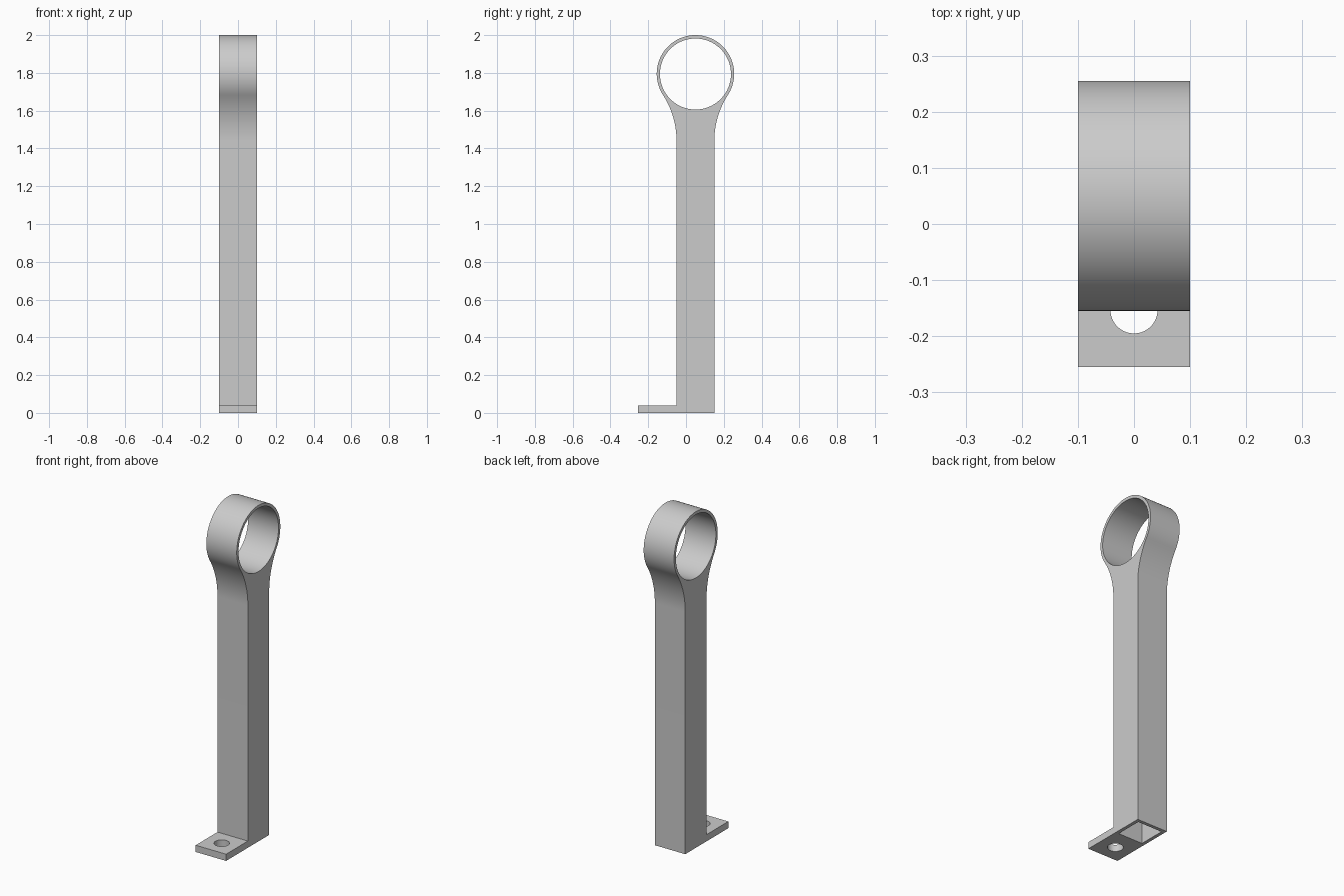
import bpy, bmesh, math
from math import sin, cos, pi

default = bpy.data.objects.get("Cube")
if default:
    bpy.data.objects.remove(default, do_unlink=True)

WIDTH = 0.2                      # thickness along x
MID = 0.05                       # y of the post and ring axis
HALF = 0.1                       # half depth of the post
RING_Z, RING_R, BORE_R = 1.795, 0.205, 0.188
NECK_Z = 1.44                    # where the post starts to flare
FOOT_Y, FOOT_H = -0.255, 0.04
FOOT_HOLE_Y, FOOT_HOLE_R = -0.153, 0.042
WALL = 0.02

grey = bpy.data.materials.new("light grey")
grey.use_nodes = True
colour = (0.6, 0.6, 0.6, 1)
grey.diffuse_color = colour
grey.node_tree.nodes["Principled BSDF"].inputs["Base Color"].default_value = colour


def link(name, bm):
    bmesh.ops.recalc_face_normals(bm, faces=bm.faces)
    mesh = bpy.data.meshes.new(name)
    bm.to_mesh(mesh)
    bm.free()
    obj = bpy.data.objects.new(name, mesh)
    bpy.context.collection.objects.link(obj)
    mesh.materials.append(grey)
    return obj


def prism(name, outline, offset, sweep):
    """Extrude a closed outline, given by 3D points, along sweep."""
    bm = bmesh.new()
    face = bm.faces.new([bm.verts.new([a + b for a, b in zip(p, offset)]) for p in outline])
    new = bmesh.ops.extrude_face_region(bm, geom=[face])["geom"]
    bmesh.ops.translate(bm, vec=sweep, verts=[v for v in new if isinstance(v, bmesh.types.BMVert)])
    return link(name, bm)


def circle(radius, n):
    return [(radius * cos(2 * pi * i / n), radius * sin(2 * pi * i / n)) for i in range(n)]


# Fillet radius that is tangent to both the straight post and the ring
drop = RING_Z - NECK_Z
fillet = (HALF**2 + drop**2 - RING_R**2) / (2 * (RING_R - HALF))
angle = math.atan2(drop, HALF + fillet)

# Right half of the outline: flare, then ring up to the crown
flare = [(HALF + fillet * (1 - cos(angle * i / 16)), NECK_Z + fillet * sin(angle * i / 16))
         for i in range(16)]
arc = [(RING_R * cos(t), RING_Z + RING_R * sin(t))
       for t in (-angle + (pi / 2 + angle) * i / 48 for i in range(49))]
half = flare + arc
left_half = [(-y, z) for y, z in reversed(half[:-1])]
foot = [(-HALF, FOOT_H), (FOOT_Y - MID, FOOT_H), (FOOT_Y - MID, 0), (HALF, 0)]
outline = half + left_half + foot

bracket = prism("ring_post_bracket", [(0, y, z) for y, z in outline],
                (-WIDTH / 2, MID, 0), (WIDTH, 0, 0))

# Cutters: ring bore, foot screw hole, hollow of the post
bore = prism("ring_bore_cutter", [(0, y, z) for y, z in circle(BORE_R, 128)],
             (-WIDTH, MID, RING_Z - 0.001), (2 * WIDTH, 0, 0))
screw = prism("foot_hole_cutter", [(x, y, 0) for x, y in circle(FOOT_HOLE_R, 64)],
              (0, FOOT_HOLE_Y, -0.1), (0, 0, 0.3))
s = HALF - WALL
hollow = prism("post_hollow_cutter", [(-s, -s, 0), (s, -s, 0), (s, s, 0), (-s, s, 0)],
               (0, MID, -0.1), (0, 0, NECK_Z + 0.1))

bpy.context.view_layer.objects.active = bracket
for cutter in (bore, screw, hollow):
    cutter.hide_render = True
    mod = bracket.modifiers.new(cutter.name, "BOOLEAN")
    mod.operation = "DIFFERENCE"
    mod.solver = "EXACT"
    mod.object = cutter
    bpy.ops.object.modifier_apply(modifier=mod.name)
    bpy.data.objects.remove(cutter, do_unlink=True)

# Smooth curves, sharp edges
bpy.ops.object.select_all(action="DESELECT")
bracket.select_set(True)
bpy.ops.object.shade_smooth_by_angle(angle=math.radians(30))
